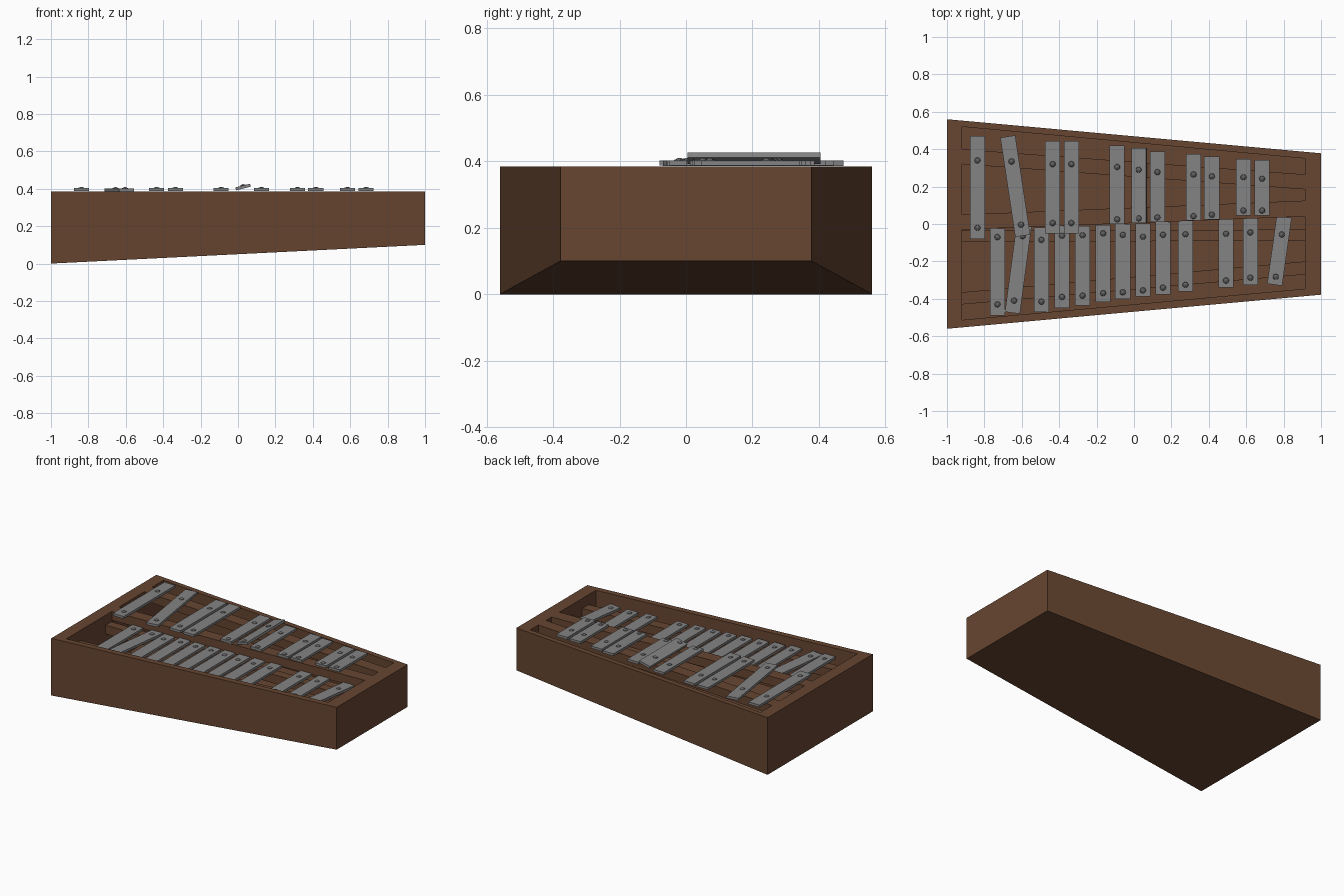
import bpy, bmesh, math
from mathutils import Matrix, Vector

if "Cube" in bpy.data.objects:
    bpy.data.objects.remove(bpy.data.objects["Cube"])


def material(name, rgb):
    m = bpy.data.materials.new(name)
    m.diffuse_color = (*rgb, 1)
    m.use_nodes = True
    m.node_tree.nodes["Principled BSDF"].inputs["Base Color"].default_value = m.diffuse_color
    return m


WOOD = material("brown wood", (0.135, 0.06, 0.031))
METAL = material("grey metal", (0.23, 0.23, 0.23))
SCREW = material("dark screw metal", (0.12, 0.12, 0.12))


def finish(name, bm, mats):
    bmesh.ops.recalc_face_normals(bm, faces=bm.faces)
    me = bpy.data.meshes.new(name)
    bm.to_mesh(me)
    bm.free()
    ob = bpy.data.objects.new(name, me)
    bpy.context.collection.objects.link(ob)
    for m in mats:
        me.materials.append(m)
    return ob


def strip(name, x0, x1, left, right, low, high):
    """Tapered beam: left/right are (front y, back y), low/high are z at the two ends."""
    bm = bmesh.new()
    rings = []
    for x, (ya, yb), za, zb in ((x0, left, low[0], high[0]), (x1, right, low[1], high[1])):
        rings.append([bm.verts.new(p) for p in ((x, ya, za), (x, yb, za), (x, yb, zb), (x, ya, zb))])
    a, b = rings
    bm.faces.new(a)
    bm.faces.new(b)
    for i in range(4):
        j = (i + 1) % 4
        bm.faces.new((a[i], a[j], b[j], b[i]))
    return finish(name, bm, [WOOD])


# Wooden resonator case, hollowed out with tapered cutters
TOP, XL, XR = 0.385, -0.92, 0.915
case = strip("case", -1, 1, (-0.56, 0.56), (-0.378, 0.378), (0, 0.1), (TOP, TOP))
cuts = [
    ((-0.513, 0.52), (-0.346, 0.35), (0.04, 0.13), (0.325, 0.325)),   # inner hollow
    ((0.40, 0.52), (0.265, 0.35), (0.3, 0.3), (0.5, 0.5)),            # back slot
    ((0.05, 0.32), (0.125, 0.185), (0.3, 0.3), (0.5, 0.5)),           # slot between back rails
    ((-0.513, -0.03), (-0.346, 0.04), (0.3, 0.3), (0.5, 0.5)),        # front opening
]
for left, right, low, high in cuts:
    cutter = strip("cutter", XL, XR, left, right, low, high)
    cutter.hide_render = True
    mod = case.modifiers.new("cut", 'BOOLEAN')
    mod.operation, mod.solver, mod.object = 'DIFFERENCE', 'EXACT', cutter
    bpy.context.view_layer.objects.active = case
    bpy.ops.object.modifier_apply(modifier=mod.name)
    bpy.data.objects.remove(cutter)

# Sunken rails carrying the front row
RAIL = 0.318
strip("front_rail_inner", XL, XR, (-0.095, -0.035), (-0.09, -0.03), (RAIL - 0.06,) * 2, (RAIL,) * 2)
strip("front_rail_outer", XL, XR, (-0.43, -0.365), (-0.27, -0.20), (RAIL - 0.06,) * 2, (RAIL,) * 2)


def key(name, back, front, s_back, s_front, z, roll=0):
    """Metal bar from back to front end point, with two domed screws at distances along it."""
    back, front = Vector(back), Vector(front)
    d = back - front
    mid = (back + front) / 2
    thick, width = 0.016, 0.081
    bm = bmesh.new()
    bmesh.ops.create_cube(bm, size=1, matrix=Matrix.Diagonal((width, d.length, thick, 1)))
    for y in (d.length / 2 - s_back, -d.length / 2 + s_front):
        for r1, r2, h, zz in ((0.016, 0.014, 0.003, 0.0015), (0.011, 0.005, 0.004, 0.005)):
            geo = bmesh.ops.create_cone(bm, cap_ends=True, segments=12, radius1=r1, radius2=r2, depth=h,
                                        matrix=Matrix.Translation((0, y, thick / 2 + zz)))
            for f in {f for v in geo["verts"] for f in v.link_faces}:
                f.material_index = 1
    ob = finish(name, bm, [METAL, SCREW])
    ob.matrix_world = (Matrix.Translation((mid.x, mid.y, z + thick / 2))
                       @ Matrix.Rotation(math.atan2(-d.x, d.y), 4, 'Z')
                       @ Matrix.Rotation(roll, 4, 'Y'))


# Back row: x, back y, front y, back screw y, front screw y
back_row = [
    (-0.837, 0.47, -0.08, 0.34, -0.02), (-0.435, 0.445, -0.05, 0.32, 0.005),
    (-0.335, 0.445, -0.05, 0.32, 0.005), (-0.09, 0.42, 0.0, 0.305, 0.025),
    (0.027, 0.405, 0.005, 0.29, 0.03), (0.125, 0.387, 0.012, 0.277, 0.035),
    (0.318, 0.375, 0.02, 0.265, 0.042), (0.416, 0.36, 0.025, 0.255, 0.05),
    (0.585, 0.347, 0.045, 0.25, 0.072), (0.685, 0.342, 0.045, 0.242, 0.072)]
for i, (x, yb, yf, sb, sf) in enumerate(back_row):
    loose = i == 4
    key(f"back_bar_{i + 1}", (x, yb), (x, yf), yb - sb, sf - yf,
        TOP + (0.016 if loose else 0.002), math.radians(-14) if loose else 0)
key("back_bar_crooked", (-0.675, 0.468), (-0.595, -0.063), 0.135, 0.06, TOP + 0.001)

# Front row, sunk into the case
front_row = [
    (-0.73, -0.025, -0.49, -0.07, -0.43), (-0.495, -0.02, -0.47, -0.085, -0.415),
    (-0.385, -0.012, -0.45, -0.063, -0.39), (-0.275, -0.012, -0.435, -0.06, -0.383),
    (-0.165, -0.005, -0.417, -0.05, -0.37), (-0.06, 0.0, -0.4, -0.058, -0.365),
    (0.048, 0.003, -0.388, -0.068, -0.355), (0.155, 0.01, -0.377, -0.058, -0.34),
    (0.275, 0.02, -0.36, -0.055, -0.325), (0.492, 0.028, -0.34, -0.052, -0.302),
    (0.622, 0.033, -0.325, -0.045, -0.287)]
for i, (x, yb, yf, sb, sf) in enumerate(front_row):
    key(f"front_bar_{i + 1}", (x, yb), (x, yf), yb - sb, sf - yf, RAIL)
key("front_bar_crooked_left", (-0.588, -0.01), (-0.65, -0.475), 0.055, 0.066, RAIL)
key("front_bar_crooked_right", (0.803, 0.038), (0.752, -0.325), 0.095, 0.043, RAIL)
